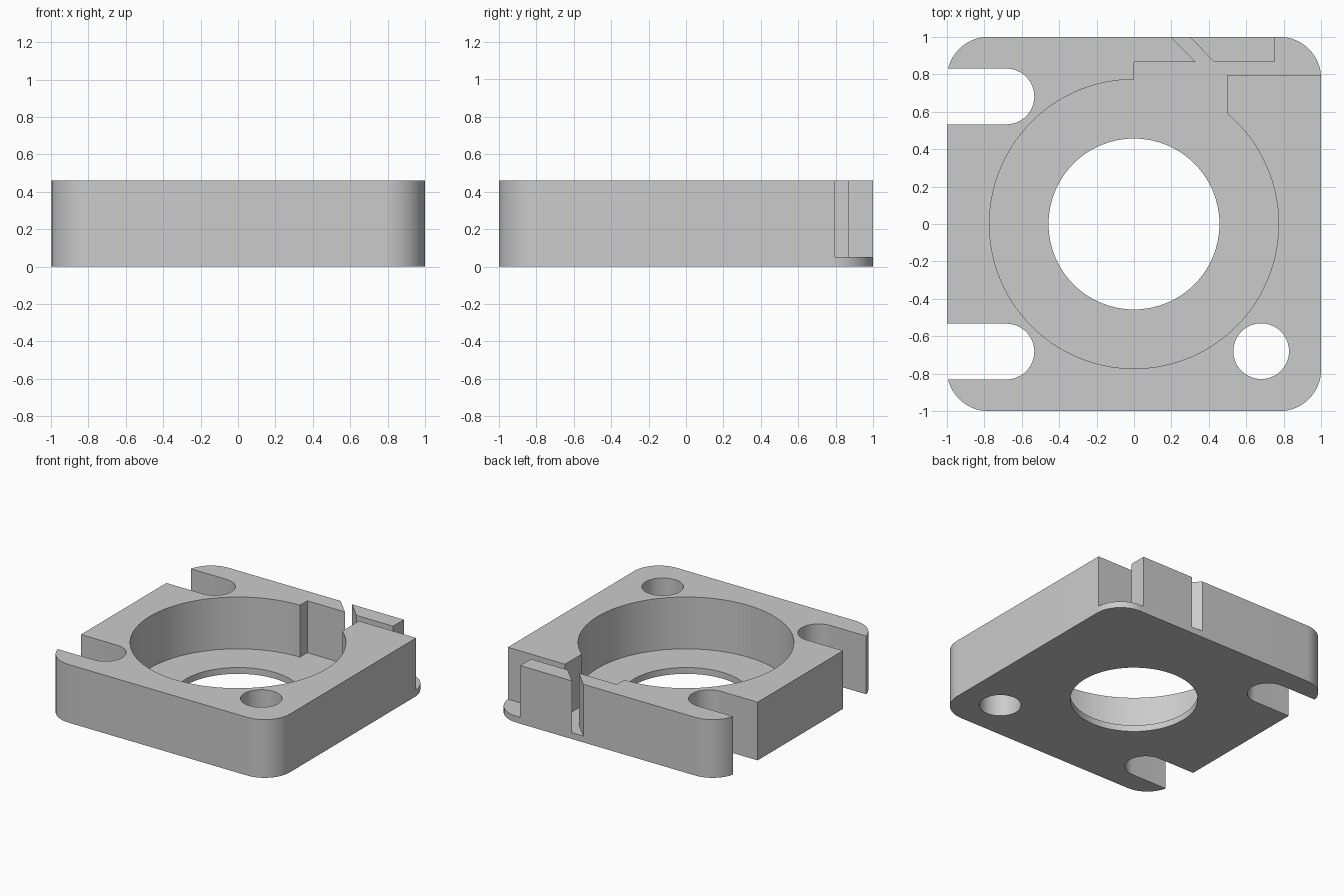
import bpy
import bmesh
from math import cos, sin, pi, atan2, radians

HEIGHT = 0.46
FLOOR = 0.05
OVER = 0.1

cube = bpy.data.objects.get("Cube")
if cube:
    bpy.data.objects.remove(cube, do_unlink=True)

grey = bpy.data.materials.new("plain grey")
grey.use_nodes = True
colour = (0.6, 0.6, 0.6, 1)
grey.diffuse_color = colour
grey.node_tree.nodes["Principled BSDF"].inputs["Base Color"].default_value = colour


def arc(cx, cy, r, start, end, steps):
    return [(cx + r * cos(start + (end - start) * i / steps),
             cy + r * sin(start + (end - start) * i / steps))
            for i in range(steps + 1)]


def prism(name, outline, bottom, top):
    """Extrude a counterclockwise outline between two heights."""
    bm = bmesh.new()
    face = bm.faces.new([bm.verts.new((x, y, bottom)) for x, y in outline])
    grown = bmesh.ops.extrude_face_region(bm, geom=[face])["geom"]
    moved = [v for v in grown if isinstance(v, bmesh.types.BMVert)]
    bmesh.ops.translate(bm, verts=moved, vec=(0, 0, top - bottom))
    bmesh.ops.recalc_face_normals(bm, faces=bm.faces)
    mesh = bpy.data.meshes.new(name)
    bm.to_mesh(mesh)
    bm.free()
    mesh.materials.append(grey)
    obj = bpy.data.objects.new(name, mesh)
    bpy.context.collection.objects.link(obj)
    return obj


# Square housing with rounded corners
radius = 0.22
inner = 1 - radius
outline = []
for i, (sx, sy) in enumerate([(1, 1), (-1, 1), (-1, -1), (1, -1)]):
    outline += arc(sx * inner, sy * inner, radius, i * pi / 2, (i + 1) * pi / 2, 16)
housing = prism("blower_housing", outline, 0, HEIGHT)

# Round chamber, side outlet and slanted slit, all down to the floor
lip = (0.5, 0.59)
pocket = arc(0, 0, 0.773, pi / 2, 2 * pi + atan2(lip[1], lip[0]), 88)
pocket += [(0.5, 0.797), (1.1, 0.797), (1.1, 1.1), (0.75, 1.1), (0.75, 0.865),
           (0.43, 0.865), (0.2, 1.1), (0.1, 1.1), (0.33, 0.865), (0, 0.865)]
cutters = [prism("chamber_cutter", pocket, FLOOR, HEIGHT + OVER)]

# Central inlet and the round mounting hole
for name, x, y, r, n in [("inlet_cutter", 0, 0, 0.457, 80),
                         ("hole_cutter", 0.68, -0.68, 0.149, 40)]:
    circle = arc(x, y, r, 0, 2 * pi, n)[:-1]
    cutters.append(prism(name, circle, -OVER, HEIGHT + OVER))

# Open mounting slots on the right side
for side in (-1, 1):
    y, r = side * 0.682, 0.149
    slot = arc(-0.682, y, r, -pi / 2, pi / 2, 24) + [(-1.1, y + r), (-1.1, y - r)]
    cutters.append(prism("slot_cutter", slot, -OVER, HEIGHT + OVER))

# Cut every opening, then drop the cutters
bpy.ops.object.select_all(action="DESELECT")
bpy.context.view_layer.objects.active = housing
housing.select_set(True)
for cutter in cutters:
    cutter.hide_render = True
    cut = housing.modifiers.new(cutter.name, "BOOLEAN")
    cut.operation = "DIFFERENCE"
    cut.solver = "EXACT"
    cut.object = cutter
    bpy.ops.object.modifier_apply(modifier=cut.name)
    bpy.data.objects.remove(cutter, do_unlink=True)

bpy.ops.object.shade_smooth_by_angle(angle=radians(30))
